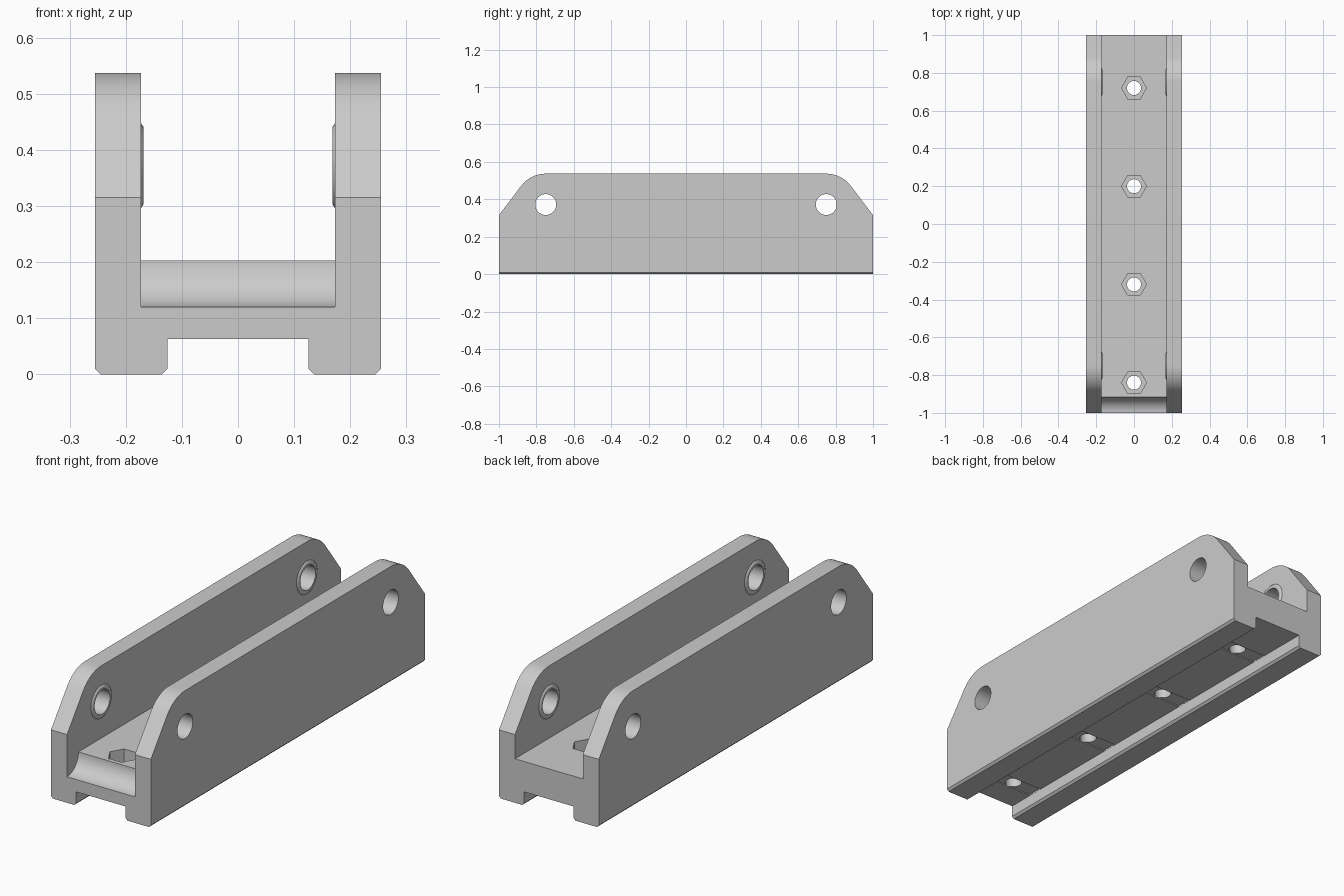
import bpy, bmesh, math
from mathutils import Vector, Matrix

if "Cube" in bpy.data.objects:
    bpy.data.objects.remove(bpy.data.objects["Cube"], do_unlink=True)

grey = bpy.data.materials.new("light grey")
grey.use_nodes = True
grey.diffuse_color = (0.6, 0.6, 0.6, 1)
grey.node_tree.nodes["Principled BSDF"].inputs["Base Color"].default_value = grey.diffuse_color

WALL_IN, WALL_OUT, SLOT = 0.173, 0.255, 0.126
FLOOR, SLOT_TOP, CHAMFER = 0.203, 0.063, 0.01
TOP, SHOULDER = 0.537, 0.315
PIVOT_Y, PIVOT_Z, PIVOT_R = 0.75, 0.372, 0.056
BOLTS = [-0.84, -0.32, 0.2, 0.72]


def finish(name, bm):
    bmesh.ops.recalc_face_normals(bm, faces=bm.faces)
    mesh = bpy.data.meshes.new(name)
    bm.to_mesh(mesh)
    bm.free()
    mesh.materials.append(grey)
    obj = bpy.data.objects.new(name, mesh)
    bpy.context.collection.objects.link(obj)
    return obj


def prism(name, points, direction):
    """Extrude a closed outline along a vector."""
    bm = bmesh.new()
    face = bm.faces.new([bm.verts.new(p) for p in points])
    out = bmesh.ops.extrude_face_region(bm, geom=[face])
    moved = [v for v in out["geom"] if isinstance(v, bmesh.types.BMVert)]
    bmesh.ops.translate(bm, verts=moved, vec=Vector(direction))
    return finish(name, bm)


def rod(name, centre, radius, length, axis, sides=48):
    bm = bmesh.new()
    turn = Matrix.Rotation(math.pi / 2, 4, "Y" if axis == "X" else "Z")
    bmesh.ops.create_cone(bm, cap_ends=True, segments=sides, radius1=radius,
                          radius2=radius, depth=length,
                          matrix=Matrix.Translation(centre) @ turn)
    return finish(name, bm)


def box(name, centre, size):
    bm = bmesh.new()
    bmesh.ops.create_cube(bm, size=1, matrix=Matrix.Translation(centre) @ Matrix.Diagonal((*size, 1)))
    return finish(name, bm)


def cut(obj, tool, operation="DIFFERENCE"):
    """Apply a boolean and discard its tool."""
    mod = obj.modifiers.new("cut", "BOOLEAN")
    mod.object, mod.operation, mod.solver = tool, operation, "EXACT"
    graph = bpy.context.evaluated_depsgraph_get()
    mesh = bpy.data.meshes.new_from_object(obj.evaluated_get(graph))
    obj.modifiers.clear()
    obj.data = mesh
    bpy.data.objects.remove(tool, do_unlink=True)


# Channel body: half cross-section mirrored across x
half = [(SLOT, SLOT_TOP), (SLOT, CHAMFER), (SLOT + CHAMFER, 0),
        (WALL_OUT - CHAMFER, 0), (WALL_OUT, CHAMFER), (WALL_OUT, TOP),
        (WALL_IN, TOP), (WALL_IN, FLOOR)]
section = half + [(-x, z) for x, z in reversed(half)]
body = prism("channel_body", [(x, -1, z) for x, z in section], (0, 2, 0))

# Sloped and rounded wall ends: arc concentric with the pivot holes
radius = TOP - PIVOT_Z
dy, dz = 1 - PIVOT_Y, SHOULDER - PIVOT_Z
start = math.atan2(dz, dy) + math.acos(radius / math.hypot(dy, dz))
arc = []
for i in range(13):
    a = start + (math.pi / 2 - start) * i / 12
    arc.append((PIVOT_Y + radius * math.cos(a), PIVOT_Z + radius * math.sin(a)))
arc[-1] = (PIVOT_Y, TOP + 0.0001)
side = [(1.0, SHOULDER)] + arc
side = [(1.1, -0.1), (1.1, SHOULDER - 0.1 * (arc[0][1] - SHOULDER) / (1 - arc[0][0]))] + side
outline = side + [(-y, z) for y, z in reversed(side)]
cut(body, prism("end_shape", [(-0.4, y, z) for y, z in outline], (0.8, 0, 0)), "INTERSECT")

# Concave cove at the front end of the floor
cove = 0.083
quarter = [(-1 + cove * math.cos(a), FLOOR - cove * math.sin(a))
           for a in [math.pi / 2 * i / 16 for i in range(17)]]
quarter += [(-1.1, FLOOR - cove), (-1.1, FLOOR + 0.05), (-1 + cove, FLOOR + 0.05)]
cut(body, prism("cove_cutter", [(-WALL_IN, y, z) for y, z in quarter], (2 * WALL_IN, 0, 0)))

# Bolt holes with hexagonal nut pockets and shallow relief beneath
for y in BOLTS:
    cut(body, box("relief_cutter", (0, y, SLOT_TOP - 0.02), (2 * SLOT - 0.002, 0.074, 0.05)))
    cut(body, rod("nut_cutter", (0, y, FLOOR), 0.066, 0.16, "Z", 6))
    cut(body, rod("bolt_cutter", (0, y, 0.15), 0.037, 0.4, "Z"))

# Pivot holes through both walls
for y in (-PIVOT_Y, PIVOT_Y):
    cut(body, rod("pivot_cutter", (0, y, PIVOT_Z), PIVOT_R, 1, "X"))


# Thin bevelled bosses around the pivot holes on the inner wall faces
def boss(name, sign, y):
    rings = [(0.078, WALL_IN + 0.002), (0.076, WALL_IN), (0.068, 0.168),
             (PIVOT_R, 0.168), (PIVOT_R, WALL_IN + 0.002)]
    bm = bmesh.new()
    n = 48
    loops = [[bm.verts.new((sign * x, y + r * math.cos(math.tau * i / n),
                            PIVOT_Z + r * math.sin(math.tau * i / n)))
              for i in range(n)] for r, x in rings]
    for a, b in zip(loops, loops[1:] + loops[:1]):
        for i in range(n):
            j = (i + 1) % n
            bm.faces.new((a[i], a[j], b[j], b[i]))
    return finish(name, bm)


parts = [body]
for sign, label in ((1, "left"), (-1, "right")):
    for y, end in ((-PIVOT_Y, "front"), (PIVOT_Y, "back")):
        parts.append(boss(f"{end}_{label}_boss", sign, y))

# Smooth the curved surfaces, keep hard edges
bpy.ops.object.select_all(action="DESELECT")
for obj in parts:
    obj.select_set(True)
bpy.context.view_layer.objects.active = body
bpy.ops.object.shade_smooth_by_angle(angle=math.radians(25))
